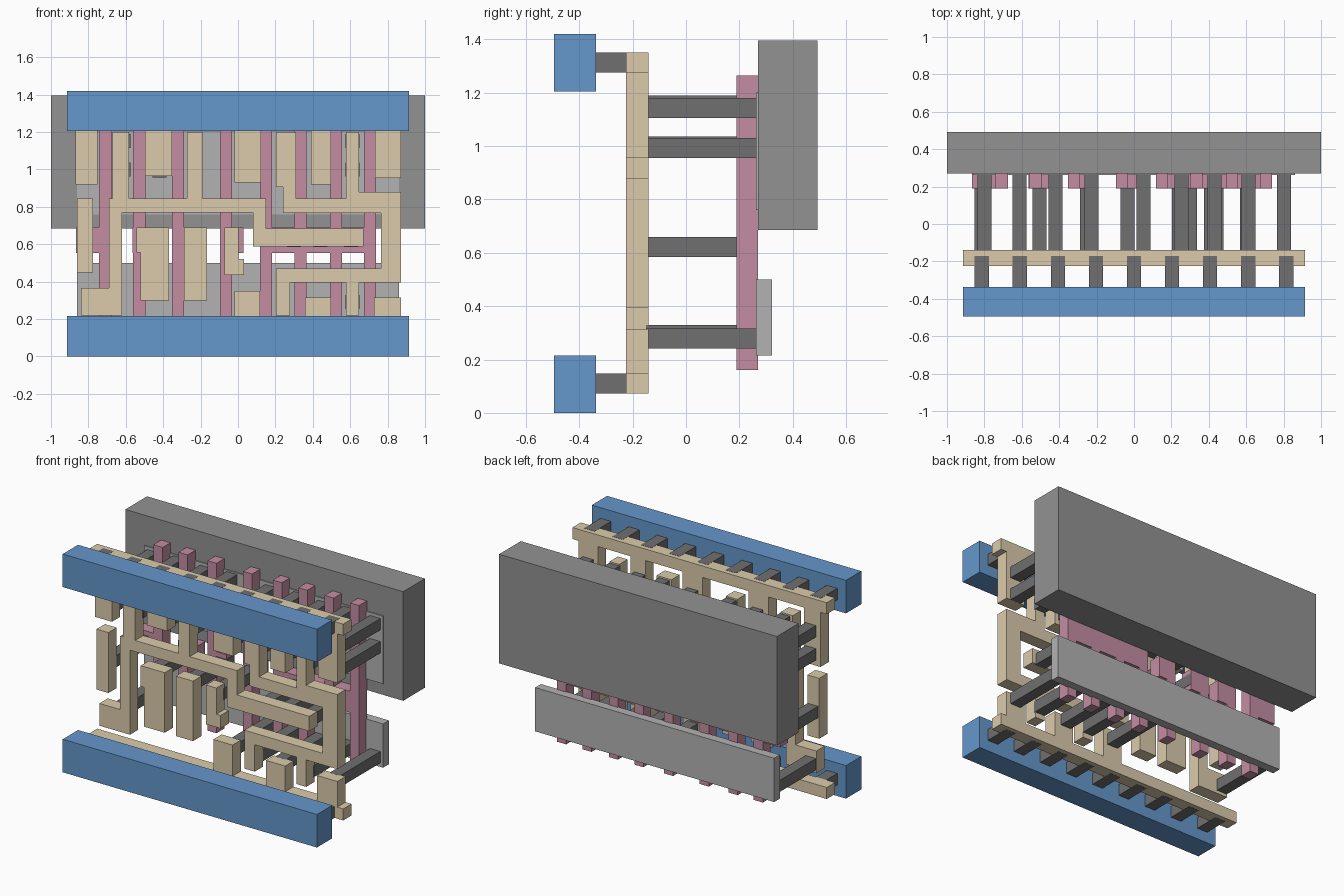
import bpy, bmesh


def material(name, rgb):
    m = bpy.data.materials.new(name)
    m.diffuse_color = (*rgb, 1)
    return m


BLUE = material("blue", (0.13, 0.31, 0.60))
TAN = material("tan", (0.71, 0.60, 0.41))
PINK = material("pink", (0.55, 0.27, 0.36))
DARK = material("dark", (0.16, 0.16, 0.16))
GREY = material("grey", (0.29, 0.29, 0.29))
LIGHT = material("light_grey", (0.45, 0.45, 0.45))


def slab(name, pts, y0, y1, mat):
    """Extrude an (x, z) outline from y0 to y1."""
    bm = bmesh.new()
    face = bm.faces.new([bm.verts.new((x, y0, z)) for x, z in pts])
    ext = bmesh.ops.extrude_face_region(bm, geom=[face])
    for v in ext["geom"]:
        if isinstance(v, bmesh.types.BMVert):
            v.co.y = y1
    bmesh.ops.recalc_face_normals(bm, faces=bm.faces)
    me = bpy.data.meshes.new(name)
    bm.to_mesh(me)
    bm.free()
    me.materials.append(mat)
    ob = bpy.data.objects.new(name, me)
    bpy.context.collection.objects.link(ob)
    return ob


def rect(x0, x1, z0, z1):
    return [(x0, z0), (x1, z0), (x1, z1), (x0, z1)]


def comb(x0, x1, z0, z1, down=(), up=()):
    """Bar outline with teeth (xa, xb, tip z) below and above."""
    pts = [(x0, z0)]
    for a, b, z in down:
        pts += [(a, z0), (a, z), (b, z), (b, z0)]
    pts += [(x1, z0), (x1, z1)]
    for a, b, z in reversed(up):
        pts += [(b, z1), (b, z), (a, z), (a, z1)]
    pts.append((x0, z1))
    clean = [p for i, p in enumerate(pts) if p != pts[i - 1]]
    # a tooth flush with the bar's end leaves a doubled-back spike; drop it
    return [p for i, p in enumerate(clean)
            if clean[i - 1] != clean[(i + 1) % len(clean)]]


# back plates
slab("back_block", rect(-1, 1, 0.685, 1.395), 0.27, 0.493, GREY)
slab("upper_plate", rect(-0.86, 0.86, 0.76, 1.2), 0.263, 0.32, LIGHT)
slab("lower_plate", rect(-0.86, 0.86, 0.215, 0.5), 0.263, 0.322, LIGHT)

# front power rails and their pegs
for tag, z0, z1, p0 in (("lower", 0, 0.215, 0.072), ("upper", 1.205, 1.42, 1.276)):
    slab(tag + "_rail", rect(-0.915, 0.915, z0, z1), -0.495, -0.338, BLUE)
    for i in range(9):
        x = (i - 4) * 0.2035
        slab(tag + "_rail_peg", rect(x - 0.038, x + 0.038, p0, p0 + 0.075),
             -0.338, -0.17, DARK)

# pink columns with side pads, and the four-column group on the right
PY = (0.19, 0.27, PINK)
LO, HI, P0, P1 = 0.16, 1.265, 0.552, 0.69
for c0, c1, x0, x1 in ((-0.742, -0.675, -0.866, -0.675),
                       (-0.561, -0.495, -0.565, -0.425),
                       (-0.353, -0.288, -0.353, -0.215),
                       (-0.096, -0.031, -0.096, 0.03)):
    slab("pink_column", comb(x0, x1, P0, P1, [(c0, c1, LO)], [(c0, c1, HI)]), *PY)
cols = [(0.118, 0.183), (0.302, 0.366), (0.491, 0.556), (0.674, 0.738)]
slab("pink_column_group", comb(0.118, 0.738, P0, P1,
                               [(a, b, LO) for a, b in cols],
                               [(a, b, HI) for a, b in cols]), *PY)

# tan wiring: toothed rails behind the blue bars
TY = (-0.225, -0.14, TAN)
slab("upper_wire_rail", comb(-0.915, 0.915, 1.275, 1.35, down=[
    (-0.87, -0.75, 0.92), (-0.497, -0.353, 0.965), (-0.02, 0.123, 0.93),
    (0.39, 0.497, 0.92), (0.733, 0.872, 0.955)]), *TY)
slab("lower_wire_rail", comb(-0.915, 0.915, 0.073, 0.148, up=[
    (-0.02, 0.118, 0.35), (0.358, 0.497, 0.315), (0.727, 0.872, 0.315)]), *TY)

# tan wiring: long branching wires
slab("left_wire", [
    (-0.84, 0.22), (-0.62, 0.22), (-0.62, 0.77), (0.08, 0.77), (0.08, 0.588),
    (0.67, 0.588), (0.67, 0.685), (0.15, 0.685), (0.15, 0.843), (-0.19, 0.843),
    (-0.19, 1.2), (-0.272, 1.2), (-0.272, 0.843), (-0.583, 0.843), (-0.583, 1.2),
    (-0.67, 1.2), (-0.67, 0.843), (-0.69, 0.843), (-0.69, 0.365), (-0.84, 0.365)], *TY)
slab("right_wire", [
    (0.203, 0.22), (0.278, 0.22), (0.278, 0.395), (0.578, 0.395), (0.578, 0.22),
    (0.648, 0.22), (0.648, 0.395), (0.872, 0.395), (0.872, 0.88), (0.648, 0.88),
    (0.648, 1.2), (0.578, 1.2), (0.578, 0.845), (0.31, 0.845), (0.31, 1.2),
    (0.203, 1.2), (0.203, 0.905), (0.24, 0.905), (0.24, 0.768), (0.765, 0.768),
    (0.765, 0.47), (0.203, 0.47)], *TY)

# tan wiring: separate input pads
slab("input_pad_1", rect(-0.86, -0.775, 0.45, 0.843), *TY)
slab("input_pad_2", [(-0.52, 0.3), (-0.37, 0.3), (-0.37, 0.69), (-0.543, 0.69),
                     (-0.543, 0.555), (-0.52, 0.555)], *TY)
slab("input_pad_3", rect(-0.29, -0.166, 0.3, 0.69), *TY)
slab("input_pad_4", [(-0.073, 0.435), (0.032, 0.435), (0.032, 0.52), (0.002, 0.52),
                     (0.002, 0.69), (-0.073, 0.69)], *TY)


# dark posts joining the wiring to the layers behind
def posts(name, xs, z):
    for x in xs:
        slab(name, rect(x - 0.0375, x + 0.0375, z - 0.0375, z + 0.0375),
             -0.15, 0.269, DARK)


posts("middle_post", (-0.815, -0.505, -0.25, -0.035, 0.3, 0.44, 0.605), 0.622)
for z in (1.143, 0.993):
    posts("upper_post", (-0.8, -0.42, 0.05, 0.43, 0.803), z)
    posts("upper_post", (-0.613, -0.228, 0.255, 0.613), z + (0.01 if z > 1 else 0.006))
posts("lower_post", (-0.8, 0.05, 0.412, 0.803), 0.278)
posts("lower_post", (0.24, 0.613), 0.292)
